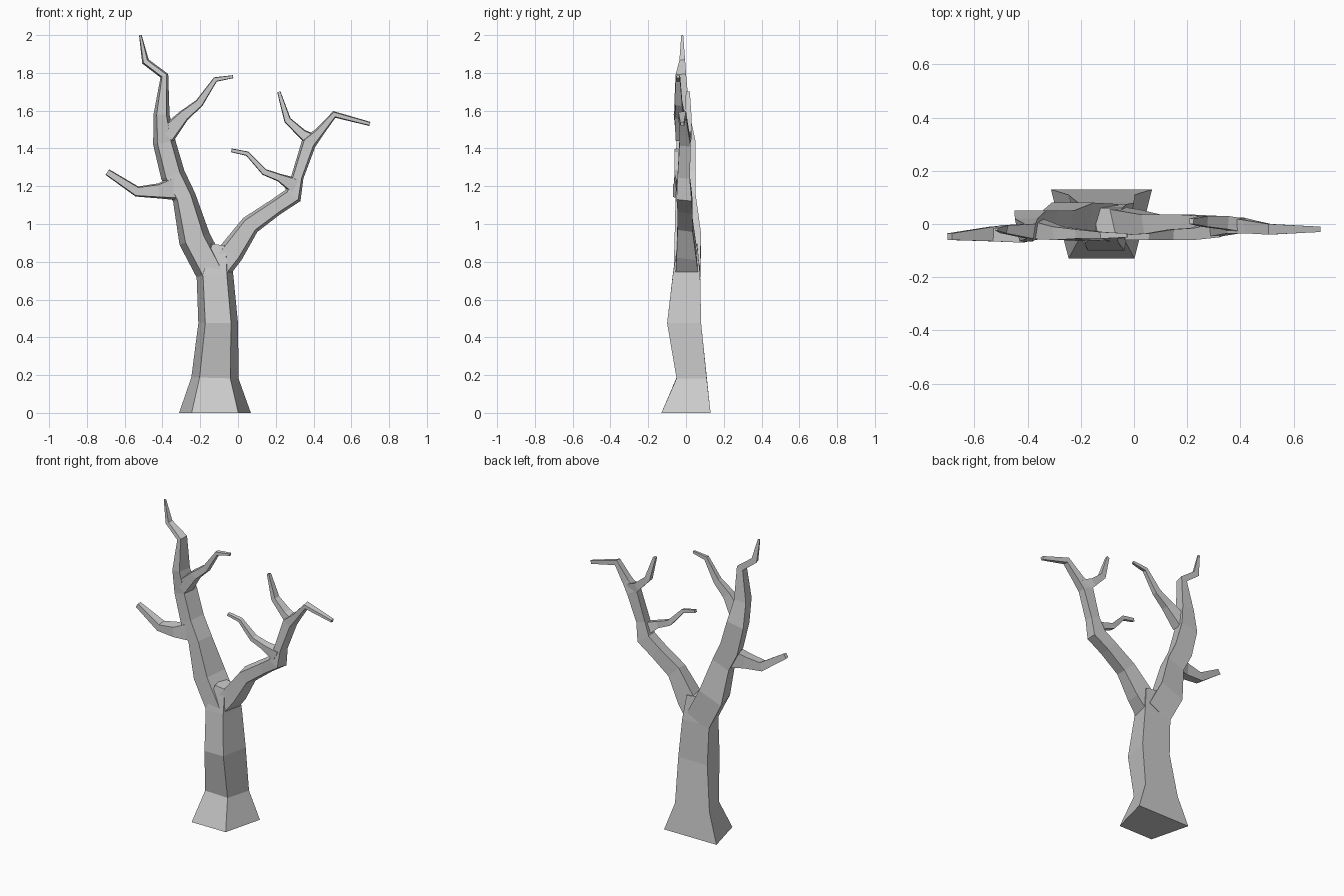
import bpy, bmesh
from mathutils import Vector


def limb(name, rings, front=0.65):
    """Loft four-sided rings (x, z, width, y_front, y_back) along a path in the xz plane.
    The front edge of each ring is narrower than the back by the factor front."""
    pts = [Vector((r[0], r[1])) for r in rings]
    segs = [(b - a).normalized() for a, b in zip(pts, pts[1:])]
    bm = bmesh.new()
    loops = []
    for i, (x, z, w, yf, yb) in enumerate(rings):
        t = (segs[max(i - 1, 0)] + segs[min(i, len(segs) - 1)]).normalized()
        side = Vector((t.y, 0, -t.x)) * (w / 2)
        c = Vector((x, 0, z))
        loops.append([bm.verts.new(c + side * s + Vector((0, y, 0)))
                      for s, y in ((-front, yf), (front, yf), (1, yb), (-1, yb))])
    for a, b in zip(loops, loops[1:]):
        for k in range(4):
            n = (k + 1) % 4
            bm.faces.new((a[k], a[n], b[n], b[k]))
    bm.faces.new(loops[0][::-1])
    bm.faces.new(loops[-1])
    bmesh.ops.recalc_face_normals(bm, faces=bm.faces)
    mesh = bpy.data.meshes.new(name)
    bm.to_mesh(mesh)
    bm.free()
    obj = bpy.data.objects.new(name, mesh)
    bpy.context.collection.objects.link(obj)
    return obj


# Trunk with flared foot, ending in the fork
limb("trunk", [
    (-0.122, 0.0, 0.38, -0.13, 0.13),
    (-0.122, 0.185, 0.25, -0.05, 0.11),
    (-0.105, 0.475, 0.21, -0.10, 0.08),
    (-0.122, 0.73, 0.195, -0.07, 0.075),
    (-0.10, 0.89, 0.11, -0.045, 0.06)])

# Left main branch up to the highest tip
limb("left_branch", [
    (-0.135, 0.74, 0.17, -0.065, 0.075),
    (-0.23, 0.92, 0.17, -0.06, 0.08),
    (-0.285, 1.14, 0.125, -0.055, 0.05),
    (-0.345, 1.26, 0.13, -0.05, 0.05),
    (-0.39, 1.43, 0.12, -0.05, 0.05),
    (-0.405, 1.58, 0.085, -0.065, 0.02),
    (-0.39, 1.785, 0.045, -0.055, 0.0),
    (-0.49, 1.86, 0.04, -0.035, -0.005),
    (-0.517, 2.0, 0.014, -0.025, -0.015)], 0.6)

limb("left_outer_twig", [
    (-0.33, 1.19, 0.13, -0.05, 0.03),
    (-0.42, 1.175, 0.08, -0.07, 0.0),
    (-0.535, 1.172, 0.055, -0.065, -0.01),
    (-0.692, 1.275, 0.035, -0.06, -0.035)], 0.8)

limb("left_inner_twig", [
    (-0.38, 1.47, 0.10, -0.055, 0.02),
    (-0.285, 1.575, 0.06, -0.06, -0.01),
    (-0.205, 1.64, 0.045, -0.055, -0.02),
    (-0.12, 1.765, 0.027, -0.055, -0.03),
    (-0.026, 1.78, 0.016, -0.05, -0.035)], 0.8)

# Right main branch out to the far tip
limb("right_branch", [
    (-0.10, 0.77, 0.14, -0.055, 0.065),
    (-0.035, 0.85, 0.135, -0.05, 0.055),
    (0.065, 0.995, 0.105, -0.045, 0.035),
    (0.2, 1.09, 0.09, -0.045, 0.035),
    (0.29, 1.15, 0.10, -0.05, 0.03),
    (0.315, 1.25, 0.065, -0.045, 0.02),
    (0.375, 1.43, 0.08, -0.035, 0.025),
    (0.43, 1.485, 0.05, -0.035, 0.015),
    (0.51, 1.58, 0.037, -0.04, 0.0),
    (0.698, 1.53, 0.022, -0.03, -0.01)], 0.7)

limb("right_inner_twig", [
    (0.305, 1.2, 0.09, -0.05, 0.01),
    (0.22, 1.245, 0.042, -0.06, -0.015),
    (0.14, 1.275, 0.035, -0.06, -0.02),
    (0.05, 1.372, 0.025, -0.06, -0.035),
    (-0.035, 1.39, 0.02, -0.06, -0.04)], 0.8)

limb("right_upper_twig", [
    (0.395, 1.44, 0.08, -0.03, 0.02),
    (0.34, 1.477, 0.05, -0.02, 0.03),
    (0.262, 1.55, 0.038, -0.01, 0.03),
    (0.216, 1.70, 0.018, 0.0, 0.02)], 0.8)
